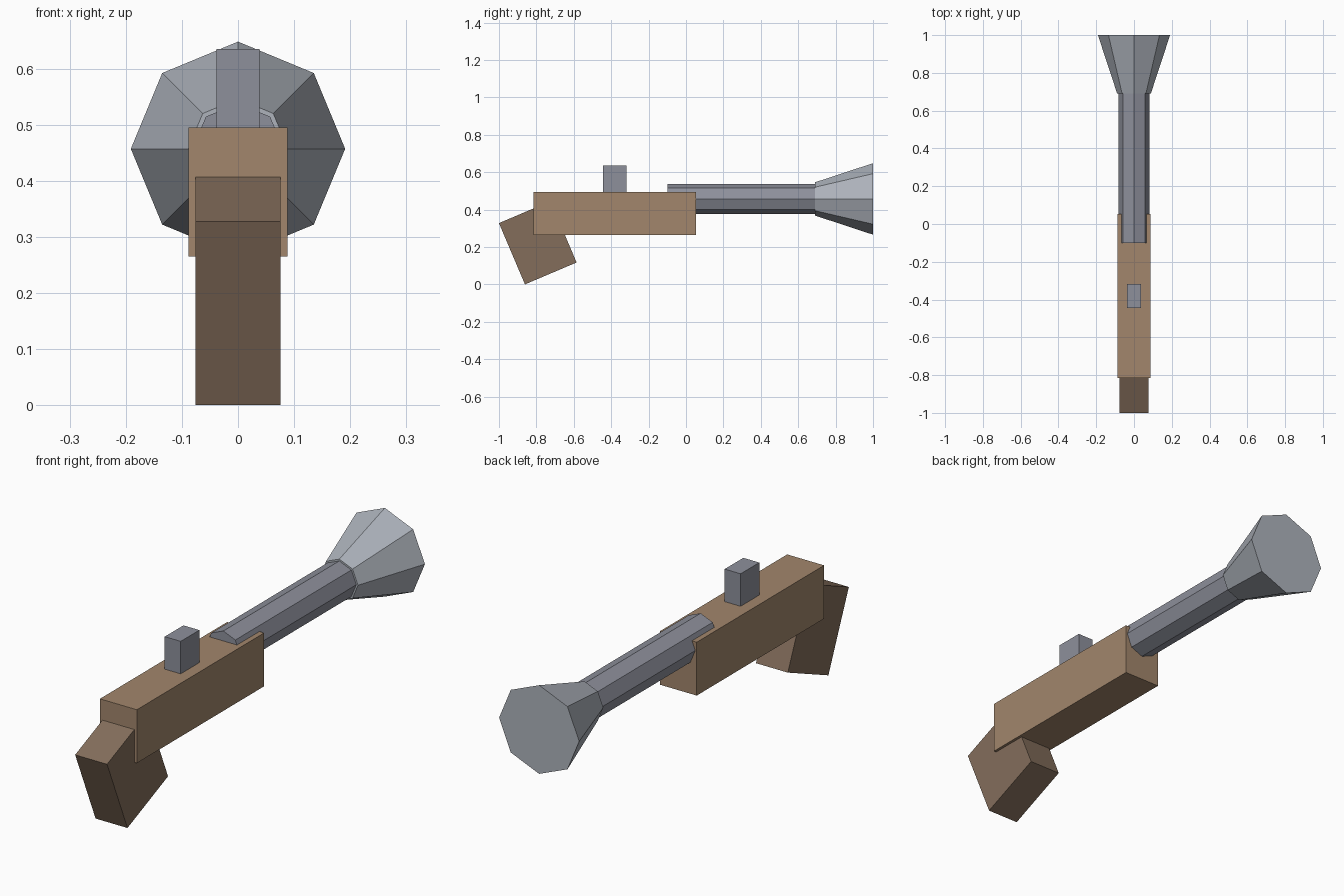
import bpy
from math import radians

if "Cube" in bpy.data.objects:
    bpy.data.objects.remove(bpy.data.objects["Cube"])


def material(name, rgb):
    mat = bpy.data.materials.new(name)
    mat.diffuse_color = (*rgb, 1)
    mat.use_nodes = True
    mat.node_tree.nodes["Principled BSDF"].inputs["Base Color"].default_value = mat.diffuse_color
    return mat


def box(name, centre, size, mat, tilt=0):
    bpy.ops.mesh.primitive_cube_add(size=1, location=centre)
    ob = bpy.context.object
    ob.name = name
    ob.scale = size
    ob.rotation_euler.x = radians(tilt)
    ob.data.materials.append(mat)
    return ob


def tube(name, y0, y1, r0, r1, mat):
    # Eight-sided section running along +y
    bpy.ops.mesh.primitive_cone_add(
        vertices=8, radius1=r0, radius2=r1, depth=y1 - y0,
        location=(0, (y0 + y1) / 2, 0.457), rotation=(radians(-90), 0, 0))
    ob = bpy.context.object
    ob.name = name
    ob.data.materials.append(mat)
    return ob


wood = material("wood", (0.36, 0.24, 0.15))
dark_wood = material("dark_wood", (0.23, 0.155, 0.105))
metal = material("metal", (0.27, 0.28, 0.33))
light_metal = material("light_metal", (0.42, 0.45, 0.50))

# Wooden stock and tilted grip
box("stock", (0, -0.381, 0.38), (0.176, 0.867, 0.23), wood)
box("grip", (0, -0.7925, 0.2225), (0.152, 0.30, 0.356), dark_wood, tilt=23)

# Hammer block on top of the stock
box("hammer", (0, -0.381, 0.562), (0.076, 0.127, 0.146), metal)

# Barrel and flared muzzle
tube("barrel", -0.10, 0.70, 0.081, 0.081, metal)
tube("muzzle", 0.69, 1.0, 0.089, 0.191, light_metal)
